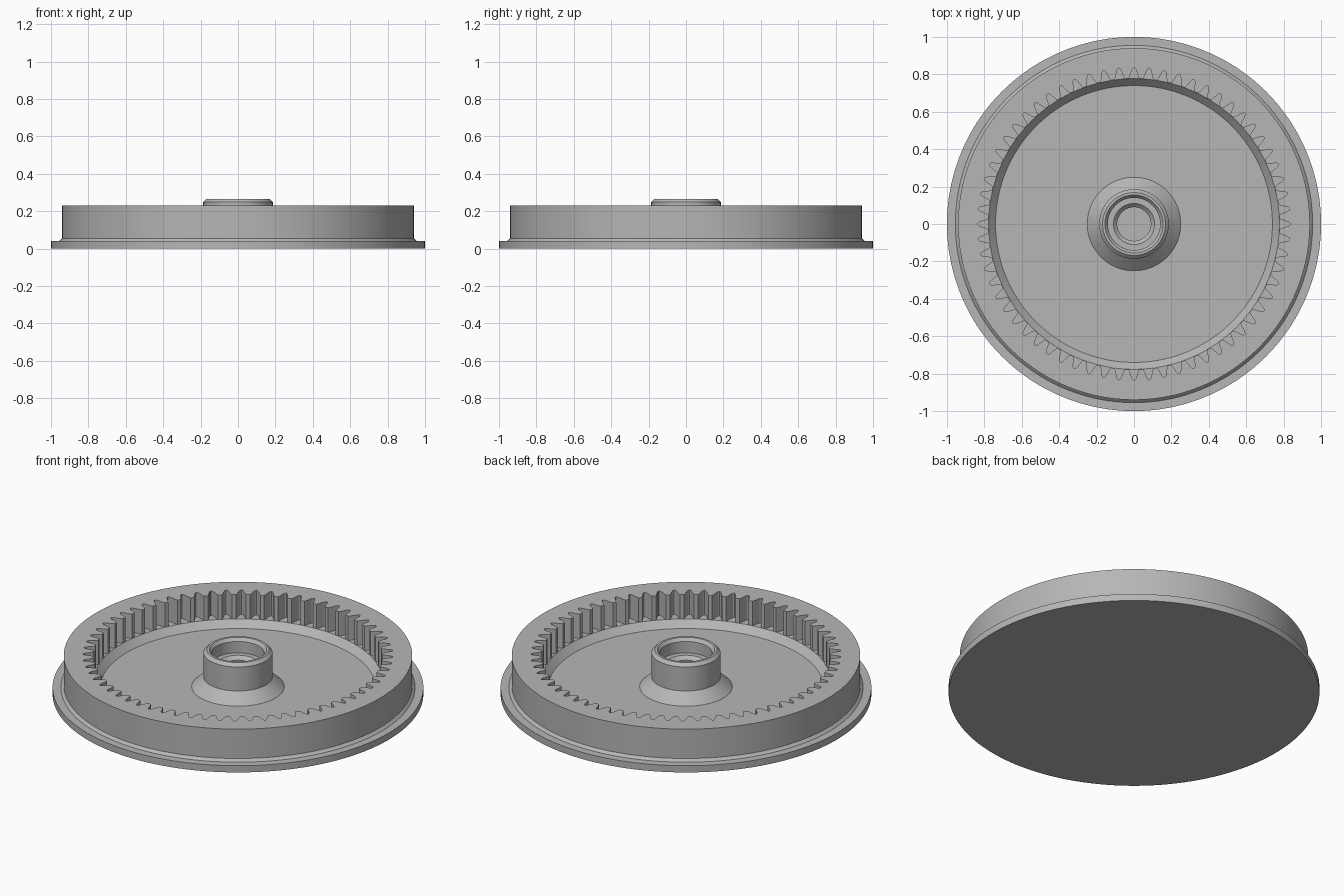
import bpy, bmesh, math

cube = bpy.data.objects.get("Cube")
if cube:
    bpy.data.objects.remove(cube, do_unlink=True)

grey = bpy.data.materials.new("plain grey")
grey.use_nodes = True
colour = (0.47, 0.47, 0.47, 1)
grey.diffuse_color = colour
grey.node_tree.nodes["Principled BSDF"].inputs["Base Color"].default_value = colour

TEETH = 64
TIP = 0.778
# Half of one tooth gap: (fraction of the pitch from the gap centre, radius)
HALF_GAP = [(0.07, 0.834), (0.13, 0.826), (0.2, 0.81), (0.27, 0.793), (0.36, TIP)]
GAP = [(-p, r) for p, r in reversed(HALF_GAP)] + [(0, 0.837)] + HALF_GAP + [(0.5, TIP)]


def lathe(name, angles, rings, cap_ends=False):
    """Skin a stack of rings; each is (radius or list of radii, height)."""
    bm = bmesh.new()
    n = len(angles)
    loops = []
    for radius, z in rings:
        radii = radius if isinstance(radius, list) else [radius] * n
        loops.append([bm.verts.new((r * math.cos(a), r * math.sin(a), z))
                      for r, a in zip(radii, angles)])
    for low, high in zip(loops, loops[1:]):
        for i in range(n):
            j = (i + 1) % n
            bm.faces.new((low[i], low[j], high[j], high[i]))
    if cap_ends:
        bm.faces.new(loops[0][::-1])
        bm.faces.new(loops[-1])
    mesh = bpy.data.meshes.new(name)
    bm.to_mesh(mesh)
    bm.free()
    mesh.materials.append(grey)
    mesh.shade_smooth()
    mesh.set_sharp_from_angle(angle=math.radians(28))
    obj = bpy.data.objects.new(name, mesh)
    bpy.context.collection.objects.link(obj)
    return obj


# Flanged dish with the internal teeth cut into its rim
pitch = math.tau / TEETH
gear_angles = [(k + p) * pitch for k in range(TEETH) for p, r in GAP]
toothed = [r for k in range(TEETH) for p, r in GAP]
lathe("ring_gear", gear_angles, [
    (1.0, 0), (1.0, 0.04),                      # flange
    (0.955, 0.04), (0.94, 0.055), (0.94, 0.23),  # outer wall
    (toothed, 0.23), (toothed, 0.085),          # teeth
    (TIP - 0.001, 0.085), (0.74, 0.045),        # sloped edge of the floor
], cap_ends=True)

# Hollow centre hub with a conical foot and a stepped bore
hub_angles = [i * math.tau / 128 for i in range(128)]
lathe("centre_hub", hub_angles, [
    (0.25, 0.045), (0.186, 0.105), (0.186, 0.248), (0.168, 0.266),
    (0.155, 0.266), (0.14, 0.248), (0.14, 0.18),
    (0.11, 0.18), (0.09, 0.16), (0.09, 0.045),
])
